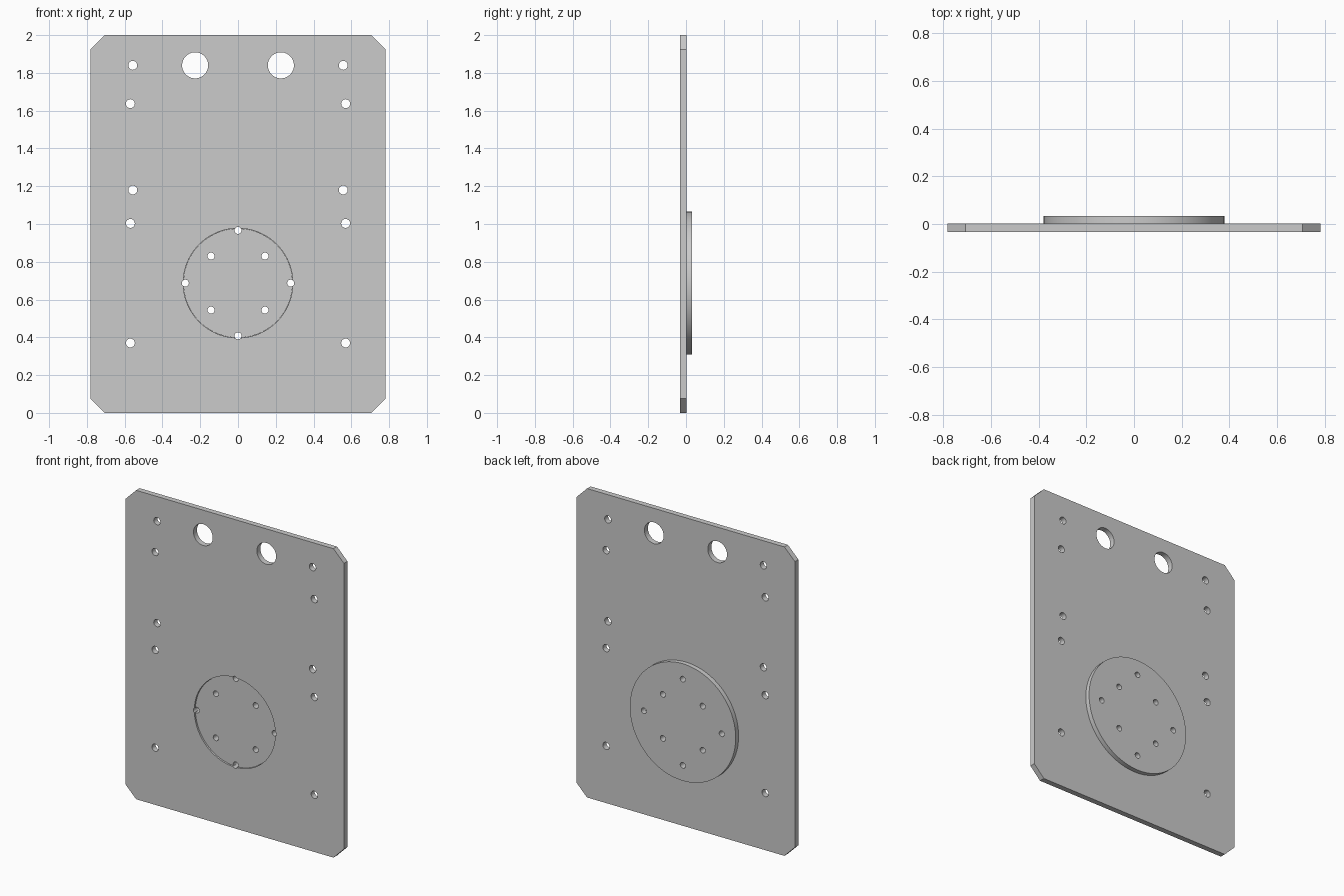
import bpy, bmesh, math
from mathutils import Matrix, Vector

if "Cube" in bpy.data.objects:
    bpy.data.objects.remove(bpy.data.objects["Cube"])

Y_FRONT, Y_BACK, Y_DISC = -0.033, 0.003, 0.033
HUB_Y = -0.023            # hub face sits slightly below the plate front
CZ = 0.687                # disc centre height


def obj_from(bm, name):
    bmesh.ops.recalc_face_normals(bm, faces=bm.faces)
    me = bpy.data.meshes.new(name)
    bm.to_mesh(me)
    bm.free()
    ob = bpy.data.objects.new(name, me)
    bpy.context.collection.objects.link(ob)
    return ob


def add_cylinder(bm, x, z, r, y0, y1, seg):
    mat = Matrix.Translation((x, (y0 + y1) / 2, z)) @ Matrix.Rotation(math.pi / 2, 4, 'X')
    bmesh.ops.create_cone(bm, cap_ends=True, segments=seg, radius1=r, radius2=r,
                          depth=y1 - y0, matrix=mat)


def cutter(name, holes, seg):
    bm = bmesh.new()
    for x, z, r in holes:
        add_cylinder(bm, x, z, r, -0.1, 0.1, seg)
    ob = obj_from(bm, name)
    ob.hide_render = True
    return ob


def cut(target, tools):
    bpy.context.view_layer.objects.active = target
    for tool in tools:
        mod = target.modifiers.new(tool.name, 'BOOLEAN')
        mod.operation, mod.solver, mod.object = 'DIFFERENCE', 'EXACT', tool
        bpy.ops.object.modifier_apply(modifier=mod.name)


def smooth(ob):
    bpy.ops.object.select_all(action='DESELECT')
    ob.select_set(True)
    bpy.context.view_layer.objects.active = ob
    bpy.ops.object.shade_smooth_by_angle(angle=math.radians(30))


# Plate with chamfered corners
bm = bmesh.new()
w, c = 0.782, 0.075
outline = [(w - c, 0), (w, c), (w, 2 - c), (w - c, 2)]
outline += [(-x, z) for x, z in reversed(outline)]
face = bm.faces.new([bm.verts.new((x, Y_FRONT, z)) for x, z in outline])
ext = bmesh.ops.extrude_face_region(bm, geom=[face])
bmesh.ops.translate(bm, vec=(0, Y_BACK - Y_FRONT, 0),
                    verts=[v for v in ext['geom'] if isinstance(v, bmesh.types.BMVert)])
plate = obj_from(bm, "plate")

# Round disc on the back with a stepped hub filling the plate bore, lathed about y
bm = bmesh.new()
profile = [(0, HUB_Y), (0.289, HUB_Y), (0.289, Y_BACK), (0.379, Y_BACK),
           (0.379, Y_DISC), (0, Y_DISC)]
vs = [bm.verts.new((r, y, CZ)) for r, y in profile]
es = [bm.edges.new(p) for p in zip(vs, vs[1:])]
bmesh.ops.spin(bm, geom=vs + es, cent=(0, 0, CZ), axis=(0, 1, 0),
               angle=math.tau, steps=96, use_merge=False)
bmesh.ops.remove_doubles(bm, verts=bm.verts, dist=1e-5)
disc = obj_from(bm, "mounting_disc")

# Mirrored side holes and the two large holes
side = [(0.557, 1.84, 0.0235), (0.57, 1.637, 0.0235), (0.557, 1.18, 0.0235),
        (0.57, 1.003, 0.0235), (0.57, 0.37, 0.0235), (0.227, 1.84, 0.069)]
side_holes = cutter("side_hole_cutter", [(s * x, z, r) for x, z, r in side for s in (1, -1)], 48)

# Bolt holes: outer ring on the axes, inner ring on the diagonals
bolts = []
for i in range(8):
    a, ring = i * math.pi / 4, (0.279, 0.202)[i % 2]
    bolts.append((ring * math.cos(a), CZ + ring * math.sin(a), 0.0185))
bolt_holes = cutter("bolt_hole_cutter", bolts, 32)
bore = cutter("bore_cutter", [(0, CZ, 0.29)], 96)

cut(plate, [side_holes, bore, bolt_holes])
cut(disc, [bolt_holes])
for tool in (side_holes, bolt_holes, bore):
    bpy.data.objects.remove(tool)
for ob in (plate, disc):
    smooth(ob)
